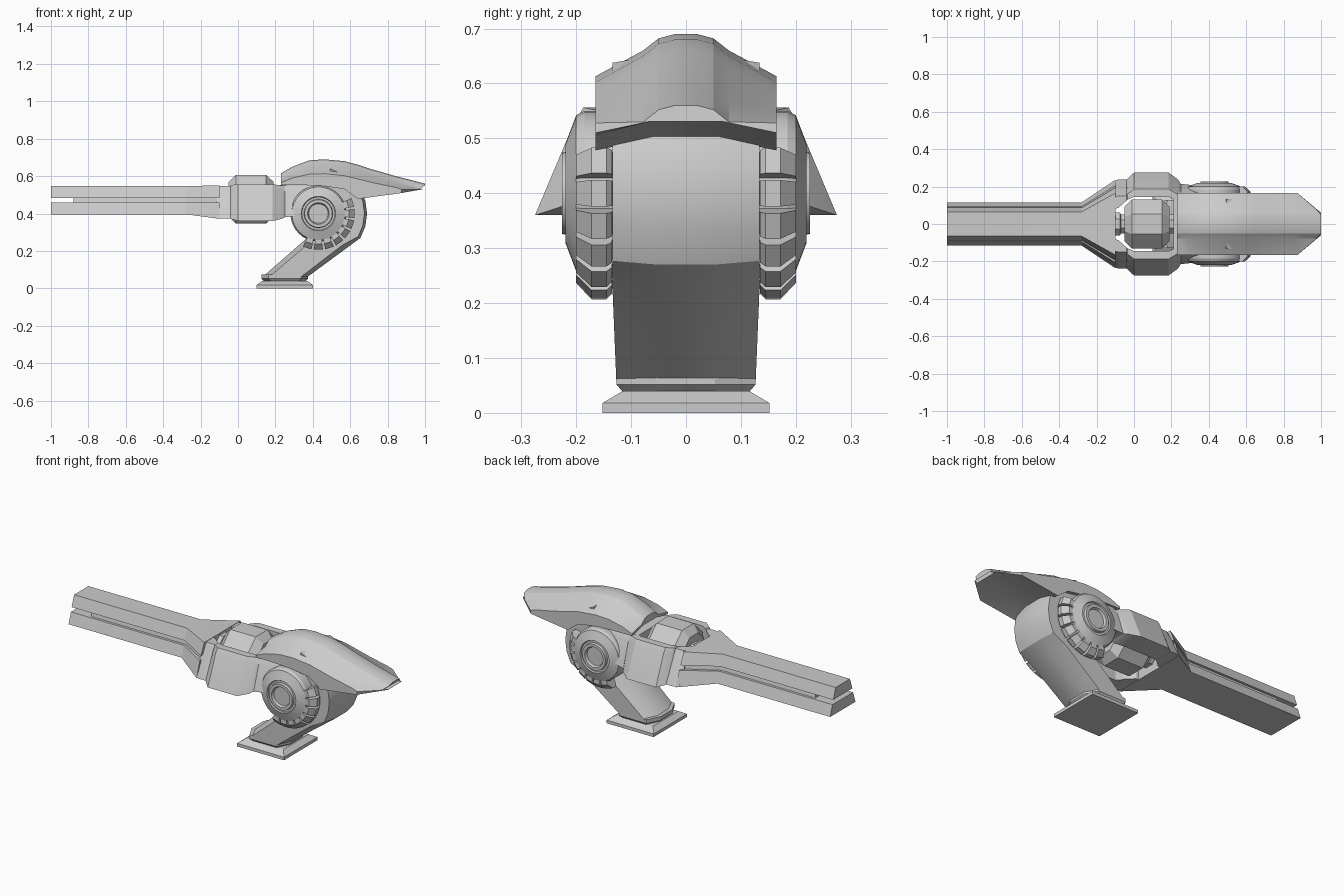
import bpy, bmesh, math

if "Cube" in bpy.data.objects:
    bpy.data.objects.remove(bpy.data.objects["Cube"])

grey = bpy.data.materials.new("light grey metal")
grey.diffuse_color = (0.6, 0.6, 0.6, 1)
grey.use_nodes = True
grey.node_tree.nodes["Principled BSDF"].inputs["Base Color"].default_value = grey.diffuse_color


def loft(name, groups, mirror=False):
    """Bridge rings of 3D points; groups = list of ring lists joined in one object."""
    bm = bmesh.new()
    for side in ((1, -1) if mirror else (1,)):
        for rings in groups:
            vs = [[bm.verts.new((p[0], p[1] * side, p[2])) for p in r] for r in rings]
            n = len(vs[0])
            for a, b in zip(vs, vs[1:]):
                for i in range(n):
                    j = (i + 1) % n
                    bm.faces.new((a[i], a[j], b[j], b[i]))
            bm.faces.new(vs[0])
            bm.faces.new(vs[-1])
    bmesh.ops.recalc_face_normals(bm, faces=bm.faces)
    me = bpy.data.meshes.new(name)
    bm.to_mesh(me)
    bm.free()
    ob = bpy.data.objects.new(name, me)
    bpy.context.collection.objects.link(ob)
    me.materials.append(grey)
    return ob


def rect(x0, x1, y, z, c=0.0):
    """Horizontal rectangle ring with cut corners."""
    if c == 0:
        return [(x0, -y, z), (x1, -y, z), (x1, y, z), (x0, y, z)]
    return [(x0 + c, -y, z), (x1 - c, -y, z), (x1, -y + 2 * c, z), (x1, y - 2 * c, z),
            (x1 - c, y, z), (x0 + c, y, z), (x0, y - 2 * c, z), (x0, -y + 2 * c, z)]


def trap(x, yb, yt, zb, zt):
    """Symmetric upright trapezoid across the barrel."""
    return [(x, -yb, zb), (x, yb, zb), (x, yt, zt), (x, -yt, zt)]


# Base plate and foot
loft("base_plate", [[rect(.10, .40, .152, 0), rect(.10, .40, .152, .018),
                     rect(.13, .37, .115, .04)]])
loft("foot", [[rect(.14, .36, .115, .038, .035), rect(.125, .375, .127, .052, .037),
               rect(.125, .375, .127, .074, .037)]])

# Curved support arm: outer/inner points of each station, sweeping round the pivot
CX, CZ = .43, .40
stations = [((.37, .06), (.13, .06)), ((.59, .222), (.37, .27))]
for deg in range(-30, 76, 15):
    c, s = math.cos(math.radians(deg)), math.sin(math.radians(deg))
    stations.append(((CX + .26 * c, CZ + .26 * s), (CX + .08 * c, CZ + .08 * s)))
rings = []
for k, (o, i) in enumerate(stations):
    w = .127 if k == 0 else .134
    L = math.dist(o, i)
    t = (.035 if k < 2 else .014) / L
    mix = lambda f: (o[0] + (i[0] - o[0]) * f, o[1] + (i[1] - o[1]) * f)
    prof = [(-.052, 0), (.052, 0), (w, t), (w, 1 - t), (.052, 1), (-.052, 1), (-w, 1 - t), (-w, t)]
    rings.append([(mix(f)[0], y, mix(f)[1]) for y, f in prof])
loft("support_arm", [rings])

# Armoured hood: x, ridge, shoulder and lower edge heights
rings = []
for x, T, S, B in [(.23, .615, .565, .553), (.29, .65, .59, .553), (.38, .684, .61, .551),
                   (.46, .69, .613, .547), (.57, .68, .602, .53), (.64, .661, .585, .478),
                   (.72, .635, .565, .489), (.85, .598, .538, .506), (1.0, .56, .528, .51)]:
    tip = x == 1.0
    prof = [(.165, B), (.165, S), (.078, T - .03), (.05, T - .008), (.02, T), (-.02, T),
            (-.05, T - .008), (-.078, T - .03), (-.165, S), (-.165, B), (-.06, B + .022), (.06, B + .022)]
    back = lambda y: (.125 if abs(y) > .1 else .025 if abs(y) > .07 else 0) if tip else 0
    rings.append([(x - back(y), y, z) for y, z in prof])
loft("hood", [rings])

# Twin barrel rails, flaring into the fork, with a recessed bar in the slot
loft("upper_rail", [[trap(-1, .087, .065, .484, .547), trap(-.28, .087, .065, .484, .547),
                     trap(-.1, .194, .165, .484, .55)]])
loft("lower_rail", [[trap(-1, .115, .094, .396, .459), trap(-.28, .115, .094, .396, .459),
                     trap(-.1, .235, .205, .372, .459)]])
loft("slot_bar", [[trap(-.88, .08, .072, .455, .49), trap(-.28, .08, .072, .455, .49),
                   trap(-.1, .185, .178, .455, .49)]])

# Fork side arms with bulged outer boxes: x, inner y, top y, bottom y, bottom z, top z
rings = []
for x, yi, yt, yb, zb, zt in [(-.115, .08, .155, .228, .374, .548), (-.085, .085, .168, .238, .374, .548),
                              (-.04, .125, .168, .238, .374, .548), (-.035, .13, .178, .242, .37, .553),
                              (0, .145, .205, .275, .36, .556), (.185, .145, .205, .275, .36, .556),
                              (.235, .12, .175, .238, .372, .55), (.25, .12, .168, .215, .38, .55),
                              (.42, .12, .165, .195, .40, .55)]:
    zm = zt - .03
    rings.append([(x, yi, zb), (x, yb, zb), (x, yt, zm), (x, yt - .018, zt), (x, yi, zt)])
loft("fork_arm", [rings], mirror=True)

# Body block joining the fork to the pivot under the hood
loft("inner_body", [[trap(.21, .13, .13, .44, .55), trap(.26, .15, .15, .40, .56),
                     trap(.46, .13, .13, .36, .57)]])

# Eight-sided power drum in the fork opening, with axle ends
def octo(x, r):
    return [(x, r * math.cos(a) / .924, .477 + r * math.sin(a) / .924)
            for a in [math.radians(22.5 + 45 * k) for k in range(8)]]
loft("power_drum", [[octo(x, r) for x, r in [(-.1, .062), (-.075, .062), (-.07, .05), (-.05, .05),
     (-.05, .092), (-.012, .13), (.15, .13), (.19, .092), (.19, .05), (.24, .05)]]])

# Pivot wheels on both sides: raised rim, hub ring and sunken cap
rings = [[(CX + r * math.cos(a), y, CZ + r * math.sin(a))
          for a in [2 * math.pi * k / 32 for k in range(32)]]
         for y, r in [(.12, .15), (.185, .15), (.2, .142), (.219, .092), (.212, .088), (.212, .077),
                      (.226, .074), (.226, .058), (.212, .052)]]
loft("pivot_wheel", [rings], mirror=True)

# Teeth round the lower and rear edge of each wheel
teeth = []
for k in range(8):
    c = math.radians(-108 + 18 * k)
    pair = []
    for h in (-.125, .125):
        pair.append([(CX + r * math.cos(c + h), y, CZ + r * math.sin(c + h))
                     for r, y in [(.12, .13), (.185, .135), (.195, .145), (.195, .172), (.165, .2), (.12, .2)]])
    teeth.append(pair)
loft("wheel_teeth", teeth, mirror=True)

# Smooth the curved surfaces, keep hard edges
for ob in bpy.data.objects:
    ob.select_set(True)
    bpy.context.view_layer.objects.active = ob
bpy.ops.object.shade_smooth_by_angle(angle=math.radians(20))
